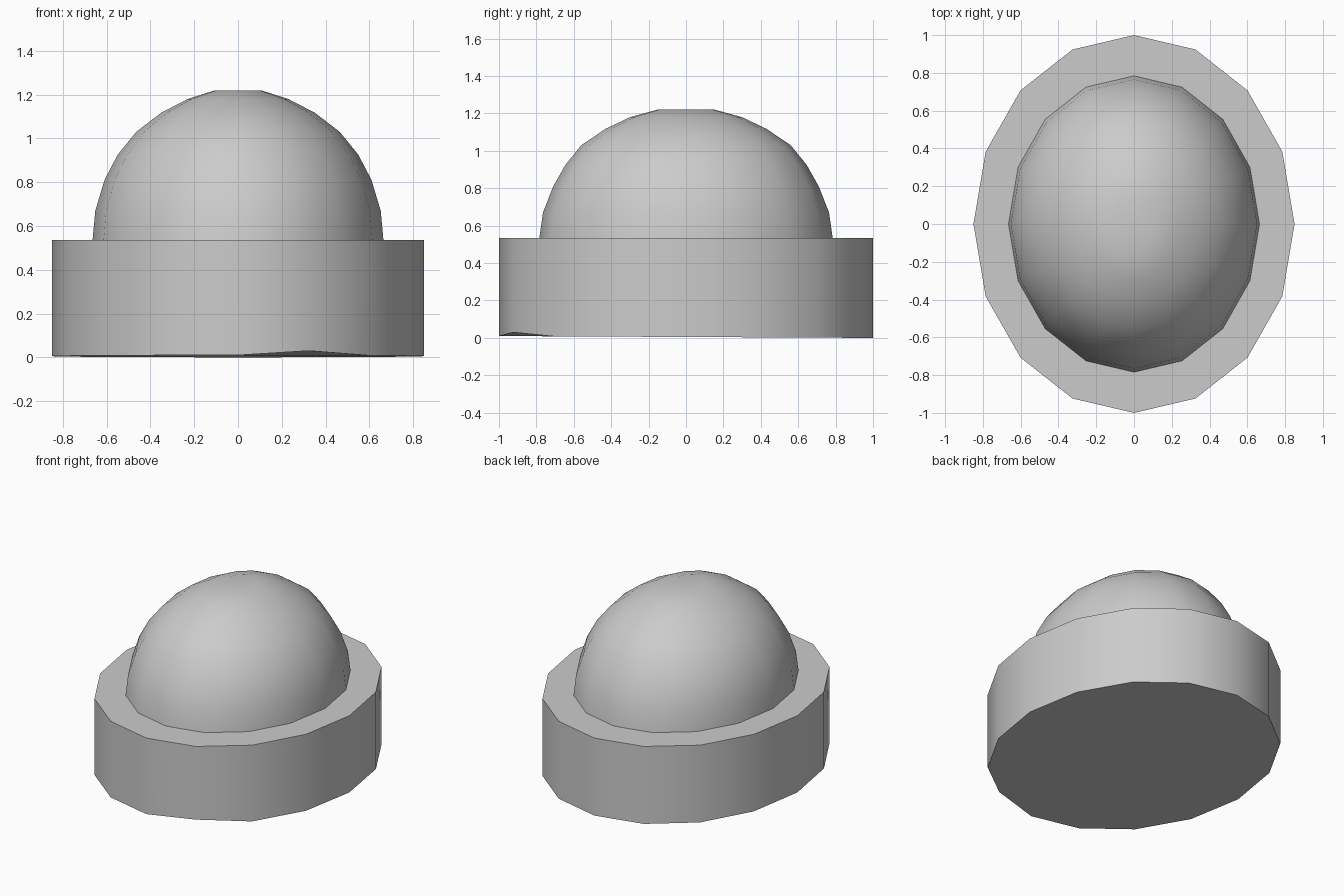
import bpy
import bmesh
from math import sin, cos, pi, radians

SIDES = 16

cube = bpy.data.objects.get("Cube")
if cube:
    bpy.data.objects.remove(cube, do_unlink=True)

grey = bpy.data.materials.new("light grey")
grey.use_nodes = True
grey.diffuse_color = (0.6, 0.6, 0.6, 1)
grey.node_tree.nodes["Principled BSDF"].inputs["Base Color"].default_value = grey.diffuse_color


def oval_ring(bm, rx, ry, z):
    """Add one oval loop of vertices."""
    angles = [2 * pi * i / SIDES for i in range(SIDES)]
    return [bm.verts.new((rx * cos(a), ry * sin(a), z)) for a in angles]


def cap(bm, ring, z):
    """Close a loop with a fan of triangles."""
    centre = bm.verts.new((0, 0, z))
    for i in range(SIDES):
        bm.faces.new((ring[i], ring[(i + 1) % SIDES], centre))


def loft(bm, profile):
    """Skin oval loops given as (x radius, y radius, height)."""
    rings = [oval_ring(bm, *p) for p in profile]
    for low, high in zip(rings, rings[1:]):
        for i in range(SIDES):
            j = (i + 1) % SIDES
            bm.faces.new((low[i], low[j], high[j], high[i]))
    return rings


def finish(bm, name, angle):
    bmesh.ops.recalc_face_normals(bm, faces=bm.faces)
    mesh = bpy.data.meshes.new(name)
    bm.to_mesh(mesh)
    bm.free()
    mesh.materials.append(grey)
    obj = bpy.data.objects.new(name, mesh)
    bpy.context.collection.objects.link(obj)
    bpy.ops.object.select_all(action='DESELECT')
    obj.select_set(True)
    bpy.context.view_layer.objects.active = obj
    bpy.ops.object.shade_smooth_by_angle(angle=radians(angle))


# Base: thick oval drum with a slightly uneven underside
bm = bmesh.new()
bottom, top = loft(bm, [(0.85, 1.0, 0), (0.85, 1.0, 0.535)])
for v in bottom:
    v.co.z = 0.005 * (1 - v.co.y)
bottom[SIDES * 13 // 16].co.z = 0.03
cap(bm, bottom, 0.005)
cap(bm, top, 0.535)
finish(bm, "oval_base", 40)

# Dome: rounded oval shell with a shallow dimple on top
bm = bmesh.new()
rings = loft(bm, [
    (0.665, 0.785, 0.53),
    (0.652, 0.765, 0.67),
    (0.61, 0.71, 0.81),
    (0.55, 0.645, 0.925),
    (0.465, 0.56, 1.03),
    (0.35, 0.43, 1.118),
    (0.23, 0.30, 1.18),
    (0.105, 0.155, 1.22),
])
cap(bm, rings[-1], 1.21)
finish(bm, "dome", 60)
